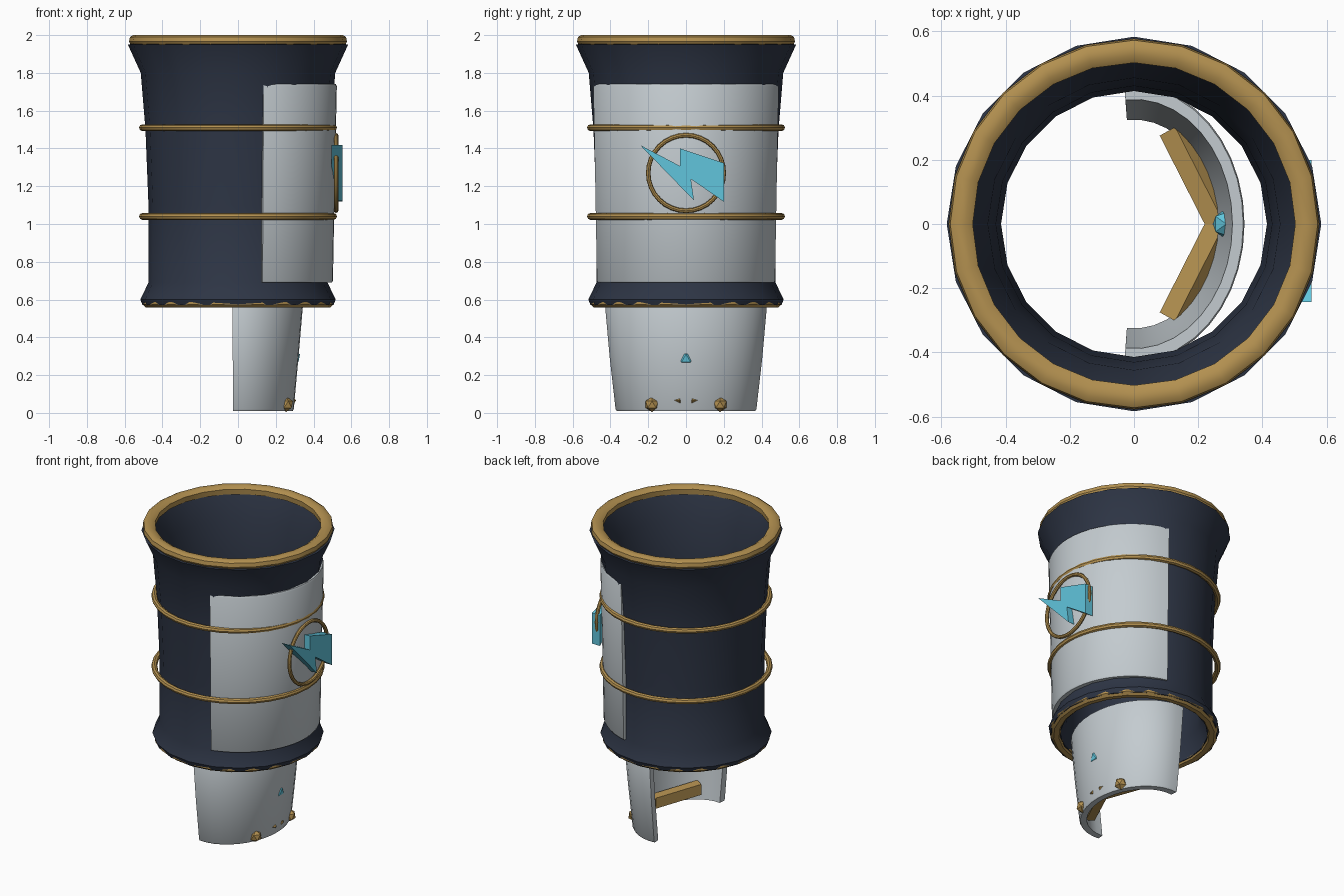
import bpy, bmesh
from math import sin, cos, pi, radians
from mathutils import Matrix, Vector

if "Cube" in bpy.data.objects:
    bpy.data.objects.remove(bpy.data.objects["Cube"])


def material(name, color):
    m = bpy.data.materials.new(name)
    m.diffuse_color = (*color, 1)
    m.use_nodes = True
    m.node_tree.nodes["Principled BSDF"].inputs["Base Color"].default_value = m.diffuse_color
    return m


NAVY = material("navy", (0.027, 0.036, 0.06))
GOLD = material("gold", (0.45, 0.28, 0.08))
STEEL = material("steel", (0.55, 0.6, 0.63))
CYAN = material("cyan", (0.12, 0.56, 0.72))


def finish(name, bm, mat, smooth=True):
    bmesh.ops.recalc_face_normals(bm, faces=bm.faces)
    me = bpy.data.meshes.new(name)
    bm.to_mesh(me)
    bm.free()
    me.materials.append(mat)
    ob = bpy.data.objects.new(name, me)
    bpy.context.collection.objects.link(ob)
    if smooth:
        bpy.context.view_layer.objects.active = ob
        ob.select_set(True)
        bpy.ops.object.shade_smooth_by_angle(angle=radians(35))
        ob.select_set(False)
    return ob


def lathe(name, profile, mat, steps, half=180, sx=1.0):
    """Sweep a closed (radius, z) profile around z, fully or over +-half degrees about +x."""
    bm = bmesh.new()
    full = half >= 180
    count = steps if full else steps + 1
    rings = []
    for i in range(count):
        a = radians(-half + 2 * half * i / steps)
        rings.append([bm.verts.new((p[0] * cos(a) * (p[2] if len(p) > 2 else sx), p[0] * sin(a), p[1]))
                      for p in profile])
    n = len(profile)
    for i in range(steps):
        r, s = rings[i], rings[(i + 1) % count]
        for j in range(n):
            k = (j + 1) % n
            bm.faces.new((r[j], s[j], s[k], r[k]))
    if not full:
        bm.faces.new(rings[0])
        bm.faces.new(rings[-1])
    return finish(name, bm, mat)


def circle(major, minor, z, n=8):
    return [(major + minor * cos(2 * pi * i / n), z + minor * sin(2 * pi * i / n)) for i in range(n)]


def prism(name, pts, offset, mat):
    bm = bmesh.new()
    face = bm.faces.new([bm.verts.new(p) for p in pts])
    ext = bmesh.ops.extrude_face_region(bm, geom=[face], use_keep_orig=True)
    verts = [v for v in ext["geom"] if isinstance(v, bmesh.types.BMVert)]
    bmesh.ops.translate(bm, verts=verts, vec=offset)
    return finish(name, bm, mat, False)


def stud(name, loc, r, mat):
    bm = bmesh.new()
    bmesh.ops.create_icosphere(bm, subdivisions=1, radius=r, matrix=Matrix.Translation(loc))
    return finish(name, bm, mat, False)


# Flared sleeve tube
outer = [(0.505, 0.57), (0.517, 0.6), (0.474, 0.69), (0.474, 1.1), (0.49, 1.5), (0.515, 1.8), (0.583, 1.95)]
inner = [(0.52, 1.96), (0.455, 1.8), (0.43, 1.5), (0.414, 1.1), (0.414, 0.69), (0.45, 0.6), (0.445, 0.57)]
lathe("sleeve", outer + inner, NAVY, 20)

# Gold end rims and bands
lathe("top_rim", [(0.505, 1.95), (0.565, 1.945), (0.577, 1.965), (0.572, 1.99), (0.555, 2.0),
                  (0.525, 2.0), (0.502, 1.985)], GOLD, 24)
lathe("bottom_rim", [(0.445, 0.575), (0.455, 0.56), (0.487, 0.558), (0.507, 0.575), (0.507, 0.588),
                     (0.45, 0.592)], GOLD, 24)
for label, z in (("lower", 1.04), ("upper", 1.51)):
    lathe(label + "_band", circle(0.506, 0.018, z), GOLD, 32)

# Curved plate on the outer side of the sleeve
lathe("forearm_plate", [(0.455, 0.69), (0.482, 0.69), (0.488, 0.7), (0.497, 1.2), (0.508, 1.73),
                        (0.503, 1.74), (0.465, 1.74)], STEEL, 24, 75, 1.03)

# Hand plate below the sleeve
lathe("hand_plate", [(0.325, 0.01, 0.78), (0.367, 0.01, 0.79), (0.374, 0.02, 0.79), (0.405, 0.29, 0.79),
                     (0.430, 0.57, 0.80), (0.425, 0.58, 0.80), (0.388, 0.58, 0.79), (0.36, 0.29, 0.78)],
      STEEL, 20, 95)

# Round emblem frame and zigzag bolt
ring = lathe("emblem_ring", circle(0.2, 0.012, 0), GOLD, 32)
ring.rotation_euler = (0, pi / 2, 0)
ring.location = (0.519, 0, 1.27)
bolt = [(-0.243, 1.418), (-0.032, 1.307), (-0.032, 1.4), (0.2, 1.323), (0.2, 1.118),
        (0.026, 1.238), (0.042, 1.125)]
prism("emblem_bolt", [(0.495, y, z) for y, z in bolt], (0.057, 0, 0), CYAN)

# Chevron knuckle bars, studs and gem
for side, s in (("right", -1), ("left", 1)):
    a, b = Vector((0.08, s * 0.275, 0.09)), Vector((0.225, s * -0.01, 0.065))
    n = Vector((0.874, s * 0.485, 0))
    section = [(0, -0.035), (0.055, -0.04), (0.095, 0), (0.055, 0.04), (0, 0.035)]
    prism(side + "_knuckle_bar", [a + n * u + Vector((0, 0, w)) for u, w in section], b - a, GOLD)
    stud(side + "_knuckle_stud", (0.255, s * 0.18, 0.045), 0.04, GOLD)
stud("hand_gem", (0.287, 0, 0.29), 0.046, CYAN)
